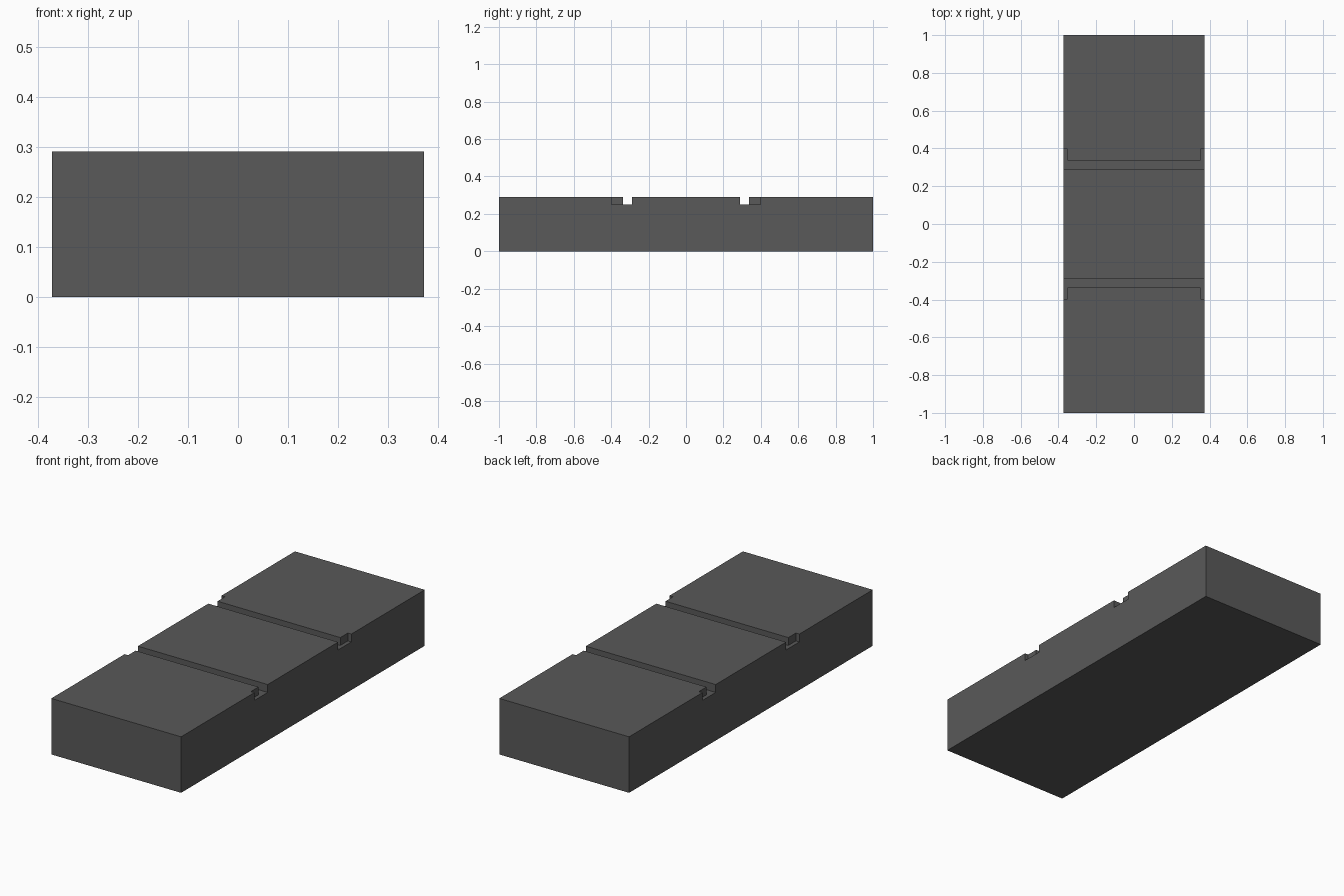
import bpy, bmesh

if "Cube" in bpy.data.objects:
    bpy.data.objects.remove(bpy.data.objects["Cube"])

W, L, H = 0.373, 1.0, 0.291           # half width, half length, height
FLOOR = 0.25                          # groove floor height
Y0, Y1, Y2 = 0.289, 0.336, 0.398      # groove inner side, outer side, corner notch end
NX = 0.353                            # corner notch inner side


def prism(name, outline, z0, z1):
    """Closed vertical prism from a plan outline."""
    bm = bmesh.new()
    face = bm.faces.new([bm.verts.new((x, y, z0)) for x, y in outline])
    ext = bmesh.ops.extrude_face_region(bm, geom=[face])
    top = [v for v in ext["geom"] if isinstance(v, bmesh.types.BMVert)]
    bmesh.ops.translate(bm, verts=top, vec=(0, 0, z1 - z0))
    bmesh.ops.recalc_face_normals(bm, faces=bm.faces)
    mesh = bpy.data.meshes.new(name)
    bm.to_mesh(mesh)
    bm.free()
    ob = bpy.data.objects.new(name, mesh)
    bpy.context.collection.objects.link(ob)
    return ob


# Main block
block = prism("grooved_block", [(-W, -L), (W, -L), (W, L), (-W, L)], 0, H)
grey = bpy.data.materials.new("dark grey")
grey.diffuse_color = (0.1, 0.1, 0.1, 1)
grey.use_nodes = True
grey.node_tree.nodes["Principled BSDF"].inputs["Base Color"].default_value = grey.diffuse_color
block.data.materials.append(grey)

# U-shaped cutters: cross groove with a notch at each end
E = W + 0.1
groove = [(-E, Y0), (E, Y0), (E, Y2), (NX, Y2), (NX, Y1),
          (-NX, Y1), (-NX, Y2), (-E, Y2)]
cutters = []
for side in (1, -1):
    cutter = prism("groove_cutter", [(x, side * y) for x, y in groove], FLOOR, H + 0.1)
    cutter.data.materials.append(grey)
    cutter.hide_render = True
    cutters.append(cutter)
    mod = block.modifiers.new("groove", 'BOOLEAN')
    mod.operation = 'DIFFERENCE'
    mod.solver = 'EXACT'
    mod.object = cutter

# Bake the cuts and drop the cutters
bpy.context.view_layer.update()
deps = bpy.context.evaluated_depsgraph_get()
cut_mesh = bpy.data.meshes.new_from_object(block.evaluated_get(deps))
block.modifiers.clear()
block.data = cut_mesh
for cutter in cutters:
    bpy.data.objects.remove(cutter)
